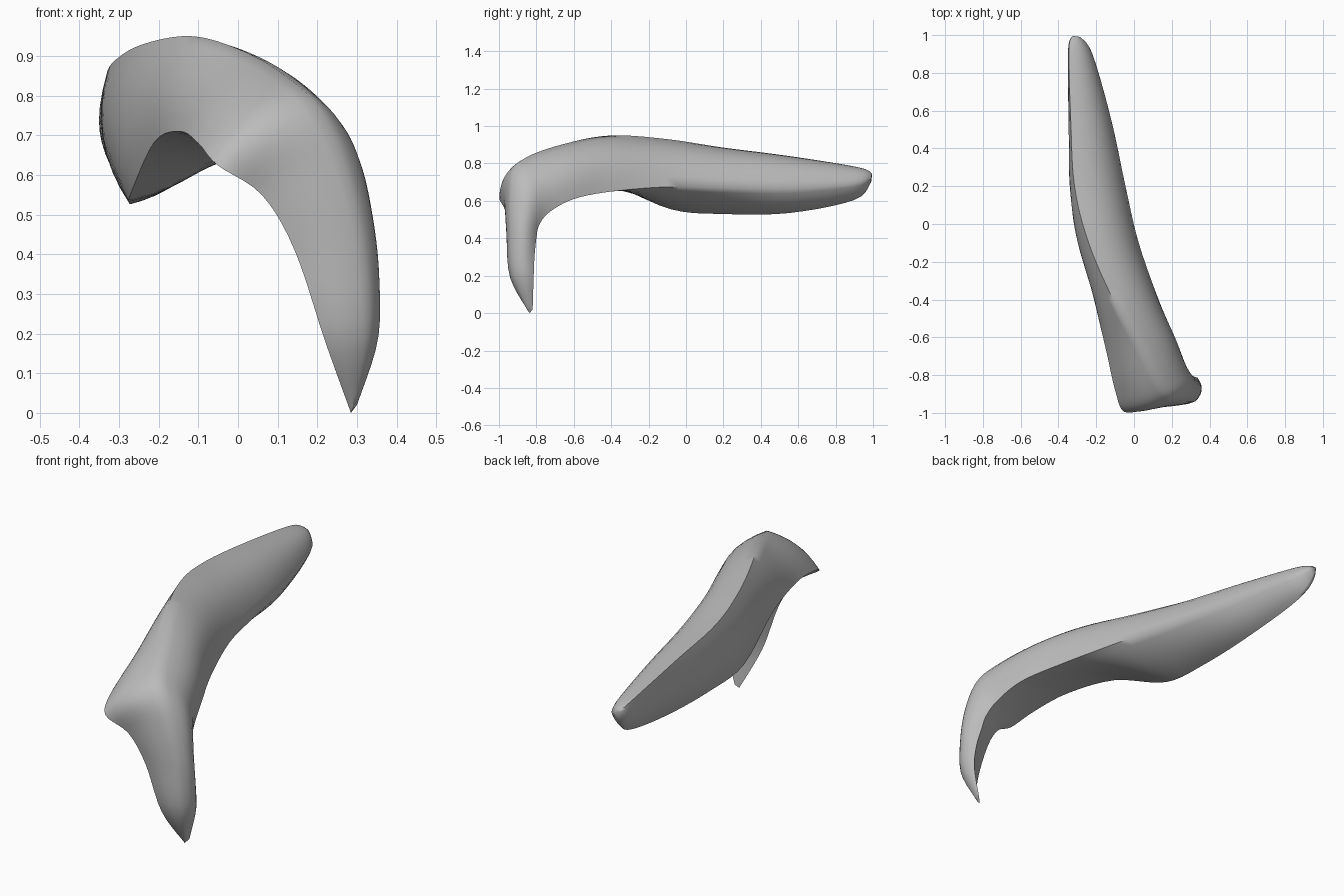
import bpy
import bmesh
import math
from mathutils import Vector

default_cube = bpy.data.objects.get("Cube")
if default_cube:
    bpy.data.objects.remove(default_cube, do_unlink=True)

# Three guide edges running from the rear tip to the hanging tip
crest_edge = [
    (-.325, .995, .745), (-.345, .92, .78), (-.335, .55, .84), (-.315, .2, .885),
    (-.24, -.1, .93), (-.11, -.4, .95), (.03, -.65, .905), (.14, -.85, .835),
    (.21, -.92, .76), (.27, -.94, .62), (.315, -.94, .42), (.33, -.925, .2),
    (.3, -.85, .03)]
front_edge = [
    (-.315, .99, .7), (-.3, .9, .605), (-.27, .55, .535), (-.275, .2, .53),
    (-.27, -.08, .555), (-.21, -.4, .685), (-.145, -.68, .71), (-.1, -.88, .68),
    (-.052, -.995, .625), (.06, -.968, .55), (.143, -.95, .41), (.22, -.93, .18),
    (.285, -.835, 0)]
rear_edge = [
    (-.285, .99, .72), (-.22, .9, .69), (-.12, .55, .665), (-.045, .2, .67),
    (.025, -.1, .675), (.13, -.4, .65), (.215, -.6, .61), (.26, -.73, .54),
    (.285, -.785, .47), (.3, -.8, .4), (.325, -.81, .3), (.335, -.815, .18),
    (.3, -.82, .02)]

STEPS = 5
SIDE_POINTS = 8


def smooth_path(points):
    """Resample a guide edge as a Catmull-Rom curve."""
    pts = [Vector(p) for p in points]
    pts = [pts[0]] + pts + [pts[-1]]
    path = []
    for a, b, c, d in zip(pts, pts[1:], pts[2:], pts[3:]):
        for step in range(STEPS):
            t = step / STEPS
            path.append(b + (c - a) * t / 2
                        + (a * 2 - b * 5 + c * 4 - d) * t * t / 2
                        + (b * 3 - a - c * 3 + d) * t ** 3 / 2)
    path.append(pts[-1])
    return path


def bowed_side(start, end, centre, bow):
    """Points along one side of the section, bowed away from its centre."""
    span = end - start
    outward = (start + end) / 2 - centre
    outward -= span * (outward.dot(span) / max(span.length_squared, 1e-9))
    if outward.length > 1e-6:
        outward.normalize()
    side = []
    for i in range(SIDE_POINTS):
        t = i / SIDE_POINTS
        side.append(start + span * t + outward * span.length * bow * 4 * t * (1 - t))
    return side


# Loft the rounded triangular section, its underside fuller toward the rear
bm = bmesh.new()
rings = []
paths = [smooth_path(edge) for edge in (crest_edge, front_edge, rear_edge)]
for crest, front, rear in zip(*paths):
    centre = (crest + front + rear) / 3
    rearward = min(max(centre.y + .5, 0), 1)
    section = (bowed_side(crest, front, centre, .12)
               + bowed_side(front, rear, centre, .12 * rearward)
               + bowed_side(rear, crest, centre, .2))
    rings.append([bm.verts.new(p) for p in section])
for ring, following in zip(rings, rings[1:]):
    count = len(ring)
    for i in range(count):
        j = (i + 1) % count
        bm.faces.new((ring[i], ring[j], following[j], following[i]))

# Close both tips
bm.faces.new(rings[0])
bm.faces.new(rings[-1])
bmesh.ops.recalc_face_normals(bm, faces=bm.faces)

mesh = bpy.data.meshes.new("curved_lock")
bm.to_mesh(mesh)
bm.free()
lock = bpy.data.objects.new("curved_lock", mesh)
bpy.context.collection.objects.link(lock)

# Plain grey surface
grey = bpy.data.materials.new("plain_grey")
grey.use_nodes = True
colour = (.5, .5, .5, 1)
grey.diffuse_color = colour
grey.node_tree.nodes["Principled BSDF"].inputs["Base Color"].default_value = colour
mesh.materials.append(grey)

bpy.ops.object.select_all(action="DESELECT")
lock.select_set(True)
bpy.context.view_layer.objects.active = lock
bpy.ops.object.shade_smooth_by_angle(angle=math.radians(65))
